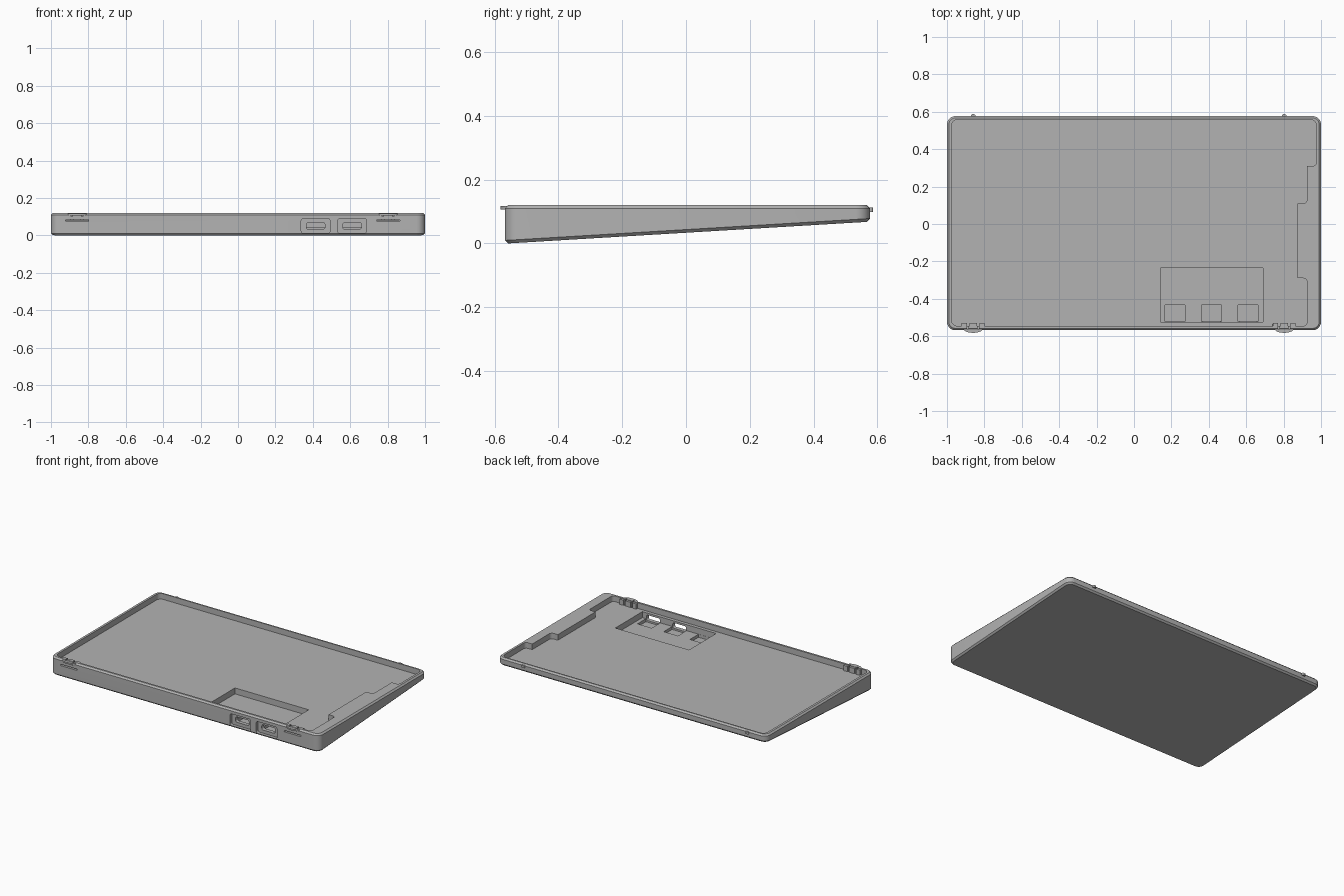
import bpy, bmesh, math
from mathutils import Vector

if "Cube" in bpy.data.objects:
    bpy.data.objects.remove(bpy.data.objects["Cube"])

grey = bpy.data.materials.new("grey plastic")
grey.diffuse_color = (0.45, 0.45, 0.45, 1)
grey.use_nodes = True
grey.node_tree.nodes["Principled BSDF"].inputs["Base Color"].default_value = grey.diffuse_color


def rounded(corners, steps=6):
    """Outline from (a, b, radius) corners, each one filleted."""
    pts = []
    for i, (x, y, r) in enumerate(corners):
        p = Vector((x, y))
        if r == 0:
            pts.append(p)
            continue
        a = p + (Vector(corners[i - 1][:2]) - p).normalized() * r
        b = p + (Vector(corners[(i + 1) % len(corners)][:2]) - p).normalized() * r
        c = a + b - p
        for k in range(steps + 1):
            t = k / steps * math.pi / 2
            pts.append(c + (b - p) * -0 + (a - c) * math.cos(t) + (b - c) * math.sin(t))
    return pts


def rect(x0, y0, x1, y1, r=0):
    return rounded([(x0, y0, r), (x1, y0, r), (x1, y1, r), (x0, y1, r)])


def loft(name, rings, helper=False):
    """Closed solid through equal-length rings of 3D points."""
    bm = bmesh.new()
    loops = [[bm.verts.new(p) for p in ring] for ring in rings]
    n = len(loops[0])
    for lo, hi in zip(loops, loops[1:]):
        for i in range(n):
            bm.faces.new((lo[i], lo[(i + 1) % n], hi[(i + 1) % n], hi[i]))
    bm.faces.new(loops[0][::-1])
    bm.faces.new(loops[-1])
    bmesh.ops.recalc_face_normals(bm, faces=bm.faces)
    me = bpy.data.meshes.new(name)
    bm.to_mesh(me)
    bm.free()
    me.materials.append(grey)
    ob = bpy.data.objects.new(name, me)
    bpy.context.collection.objects.link(ob)
    ob.hide_render = helper
    return ob


def prism_z(name, pts, z0, z1, helper=False):
    return loft(name, [[(p.x, p.y, z) for p in pts] for z in (z0, z1)], helper)


def prism_y(name, pts, y0, y1, helper=False):
    return loft(name, [[(p.x, y, p.y) for p in pts] for y in (y0, y1)], helper)


def slope(y):
    return max(0, (y + 0.56) * 0.06)


# wedge shaped shell with chamfered top and bottom edges
F, B, TOP, FLOOR = -0.568, 0.577, 0.12, 0.082
full = rect(-1, F, 1, B, 0.045)
inset = rect(-0.99, F + 0.01, 0.99, B - 0.01, 0.035)
shell = loft("case_shell", [
    [(p.x, p.y, slope(p.y)) for p in inset],
    [(p.x, p.y, slope(p.y) + 0.01) for p in full],
    [(p.x, p.y, TOP - 0.01) for p in full],
    [(p.x, p.y, TOP) for p in inset]])

# main tray, with a stepped ledge left standing along the right side
R = 0.02
cuts = [prism_z("tray_cutter", rounded([
    (-0.975, -0.545, 0.03), (0.925, -0.545, R), (0.925, -0.29, R), (0.875, -0.29, 0),
    (0.875, 0.11, 0), (0.925, 0.11, R), (0.925, 0.31, 0), (0.975, 0.31, R),
    (0.975, 0.558, 0.03), (-0.975, 0.558, 0.03)]), FLOOR, 0.2, True)]

# sunken pocket and the three connector seats in it
cuts.append(prism_z("pocket_cutter", rect(0.142, -0.523, 0.69, -0.235), 0.042, 0.2, True))
for x in (0.22, 0.415, 0.61):
    cuts.append(prism_z("seat_cutter", rect(x - 0.053, -0.522, x + 0.053, -0.432), 0.022, 0.1, True))

# front ports: wide recess and a bevelled slot through the wall
for x in (0.415, 0.61):
    cuts.append(prism_y("port_recess_cutter", rect(x - 0.077, 0.012, x + 0.077, 0.09, 0.012), -0.7, -0.548, True))
    cuts.append(prism_y("port_slot_cutter", rect(x - 0.05, 0.033, x + 0.05, 0.069, 0.012), -0.6, -0.5, True))

# slits under the front clips
CLIPS = (-0.86, 0.803)
for x in CLIPS:
    cuts.append(prism_y("clip_slit_cutter", rect(x - 0.062, 0.075, x + 0.062, 0.084, 0.004), -0.7, -0.535, True))
    for s in (-1, 1):
        cuts.append(prism_y("clip_gap_cutter", rect(x + s * 0.028 - 0.004, 0.1, x + s * 0.028 + 0.004, 0.2), -0.7, -0.53, True))

for c in cuts:
    m = shell.modifiers.new(c.name, 'BOOLEAN')
    m.operation, m.solver, m.object = 'DIFFERENCE', 'EXACT', c
dg = bpy.context.evaluated_depsgraph_get()
mesh = bpy.data.meshes.new_from_object(shell.evaluated_get(dg))
shell.modifiers.clear()
shell.data = mesh
for c in cuts:
    bpy.data.objects.remove(c)

parts = [shell]
for x in CLIPS:
    # inner clip block, curved front catch, small rear nub
    for s in (-1, 1):
        parts.append(prism_z("clip_rib", rect(x + s * 0.047 - 0.014, -0.547, x + s * 0.047 + 0.014, -0.53), FLOOR - 0.002, 0.117))
    parts.append(prism_z("clip_tongue", rect(x - 0.02, -0.547, x + 0.02, -0.53), FLOOR - 0.002, 0.117))
    arc = [Vector((x + 0.05 * math.cos(t), -0.562 - 0.02 * math.sin(t)))
           for t in [k * math.pi / 10 for k in range(11)]]
    parts.append(prism_z("front_catch", arc, 0.107, 0.117))
    nub = rounded([(x - 0.012, 0.57, 0), (x + 0.012, 0.57, 0), (x + 0.012, 0.587, 0.008), (x - 0.012, 0.587, 0.008)])
    parts.append(prism_z("rear_nub", nub, 0.098, 0.113))

# smooth rounded corners, crisp edges
for ob in parts:
    bpy.ops.object.select_all(action='DESELECT')
    ob.select_set(True)
    bpy.context.view_layer.objects.active = ob
    bpy.ops.object.shade_smooth_by_angle(angle=math.radians(30))
